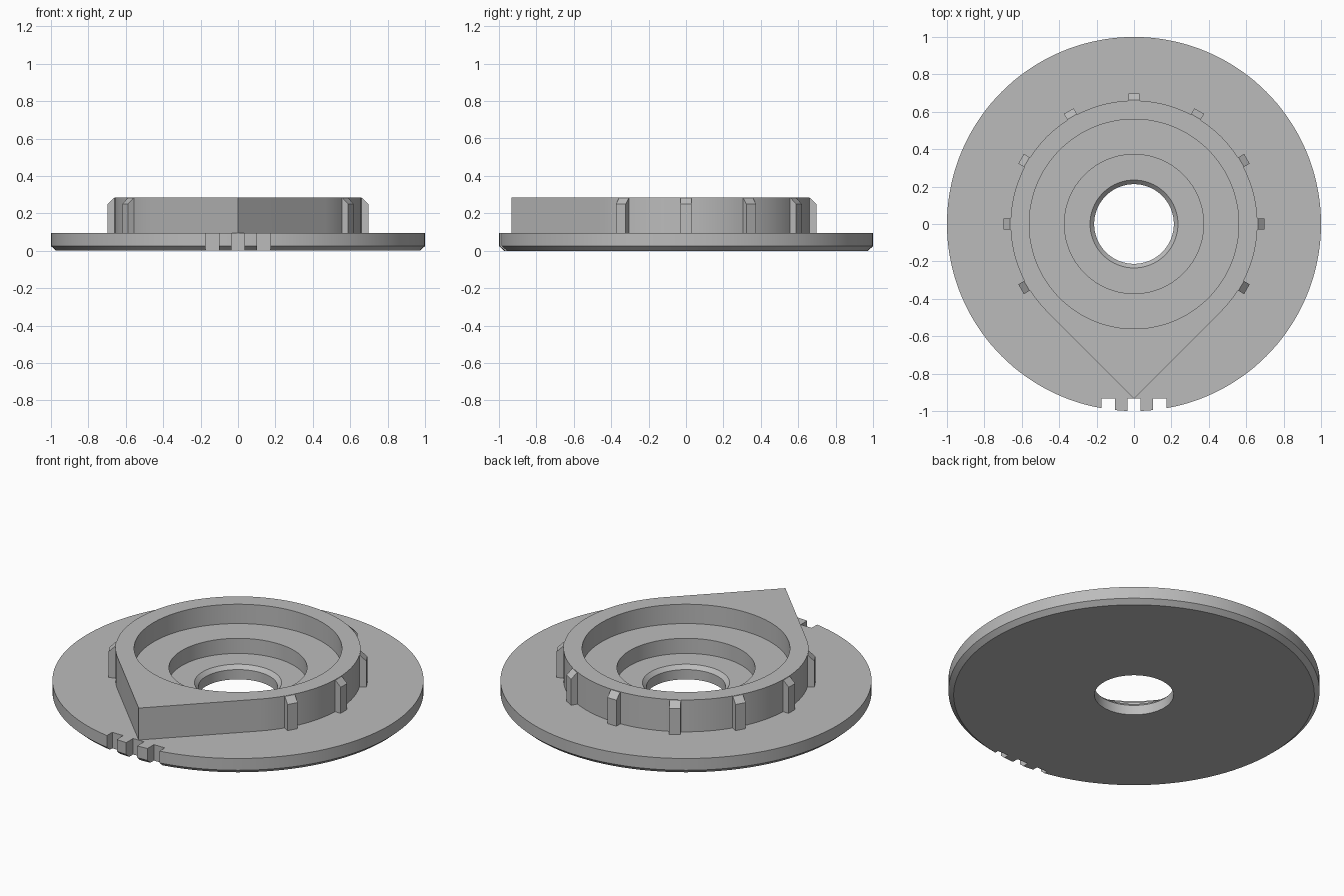
import bpy, bmesh, math
from mathutils import Matrix

if "Cube" in bpy.data.objects:
    bpy.data.objects.remove(bpy.data.objects["Cube"])

SIDES = 144
grey = bpy.data.materials.new("light grey")
grey.diffuse_color = (0.5, 0.5, 0.5, 1)
grey.use_nodes = True
grey.node_tree.nodes["Principled BSDF"].inputs["Base Color"].default_value = grey.diffuse_color


def make(name, bm):
    bmesh.ops.recalc_face_normals(bm, faces=bm.faces[:])
    me = bpy.data.meshes.new(name)
    bm.to_mesh(me)
    bm.free()
    me.materials.append(grey)
    ob = bpy.data.objects.new(name, me)
    bpy.context.collection.objects.link(ob)
    return ob


def lathe(name, profile):
    """Solid of revolution, capped at the first and last rings."""
    bm = bmesh.new()
    rings = [[bm.verts.new((r * math.cos(2 * math.pi * i / SIDES),
                            r * math.sin(2 * math.pi * i / SIDES), z))
              for i in range(SIDES)] for r, z in profile]
    for a, b in zip(rings, rings[1:]):
        for i in range(SIDES):
            j = (i + 1) % SIDES
            bm.faces.new((a[i], a[j], b[j], b[i]))
    bm.faces.new(rings[0])
    bm.faces.new(rings[-1])
    return make(name, bm)


def prism(name, points, direction, matrix=Matrix()):
    """Extrude a closed outline of 3D points along a direction."""
    bm = bmesh.new()
    face = bm.faces.new([bm.verts.new(p) for p in points])
    ext = bmesh.ops.extrude_face_region(bm, geom=[face], use_keep_orig=True)
    moved = [v for v in ext["geom"] if isinstance(v, bmesh.types.BMVert)]
    bmesh.ops.translate(bm, verts=moved, vec=direction)
    bm.transform(matrix)
    return make(name, bm)


def combine(target, tool, operation):
    """Apply a boolean and remove the tool object."""
    mod = target.modifiers.new("bool", 'BOOLEAN')
    mod.operation, mod.solver, mod.object = operation, 'EXACT', tool
    bpy.context.view_layer.update()
    dg = bpy.context.evaluated_depsgraph_get()
    me = bpy.data.meshes.new_from_object(target.evaluated_get(dg))
    target.modifiers.clear()
    target.data = me
    bpy.data.objects.remove(tool)


# flat base disc with a chamfered lower edge
body = lathe("pointer_dial", [(0.972, 0), (1.0, 0.025), (1.0, 0.095)])

# three notches in the front rim
for x in (-0.137, 0, 0.137):
    w = 0.036
    notch = prism("notch_cutter", [(x - w, -0.934, -0.1), (x + w, -0.934, -0.1),
                                   (x + w, -1.1, -0.1), (x - w, -1.1, -0.1)], (0, 0, 0.4))
    combine(body, notch, 'DIFFERENCE')

# teardrop collar whose straight sides meet in a front point
R = 0.66
arc = [math.radians(-45 + 270 * i / 108) for i in range(109)]
outline = [(R * math.cos(a), R * math.sin(a), 0.06) for a in arc]
outline.append((0, -R * math.sqrt(2), 0.06))
# the collar starts at the disc top near the tip, so keep it on the disc surface
outline = [(x, y, 0.095) for x, y, z in outline]
combine(body, prism("collar", outline, (0, 0, 0.19)), 'UNION')

# nine grip ribs with sloping tops
for k in range(9):
    rib = prism("rib", [(0.63, -0.03, 0.08), (0.697, -0.03, 0.08), (0.697, -0.03, 0.25),
                        (0.662, -0.03, 0.283), (0.63, -0.03, 0.283)], (0, 0.06, 0),
                Matrix.Rotation(math.radians(-30 + 30 * k), 4, 'Z'))
    combine(body, rib, 'UNION')

# stepped recess and chamfered through hole
bore = lathe("bore_cutter", [(0.213, -0.1), (0.213, 0.058), (0.235, 0.08), (0.372, 0.08),
                             (0.372, 0.17), (0.56, 0.17), (0.56, 0.4)])
combine(body, bore, 'DIFFERENCE')

# smooth round walls, crisp edges
body.data.shade_smooth()
body.data.set_sharp_from_angle(angle=math.radians(25))
